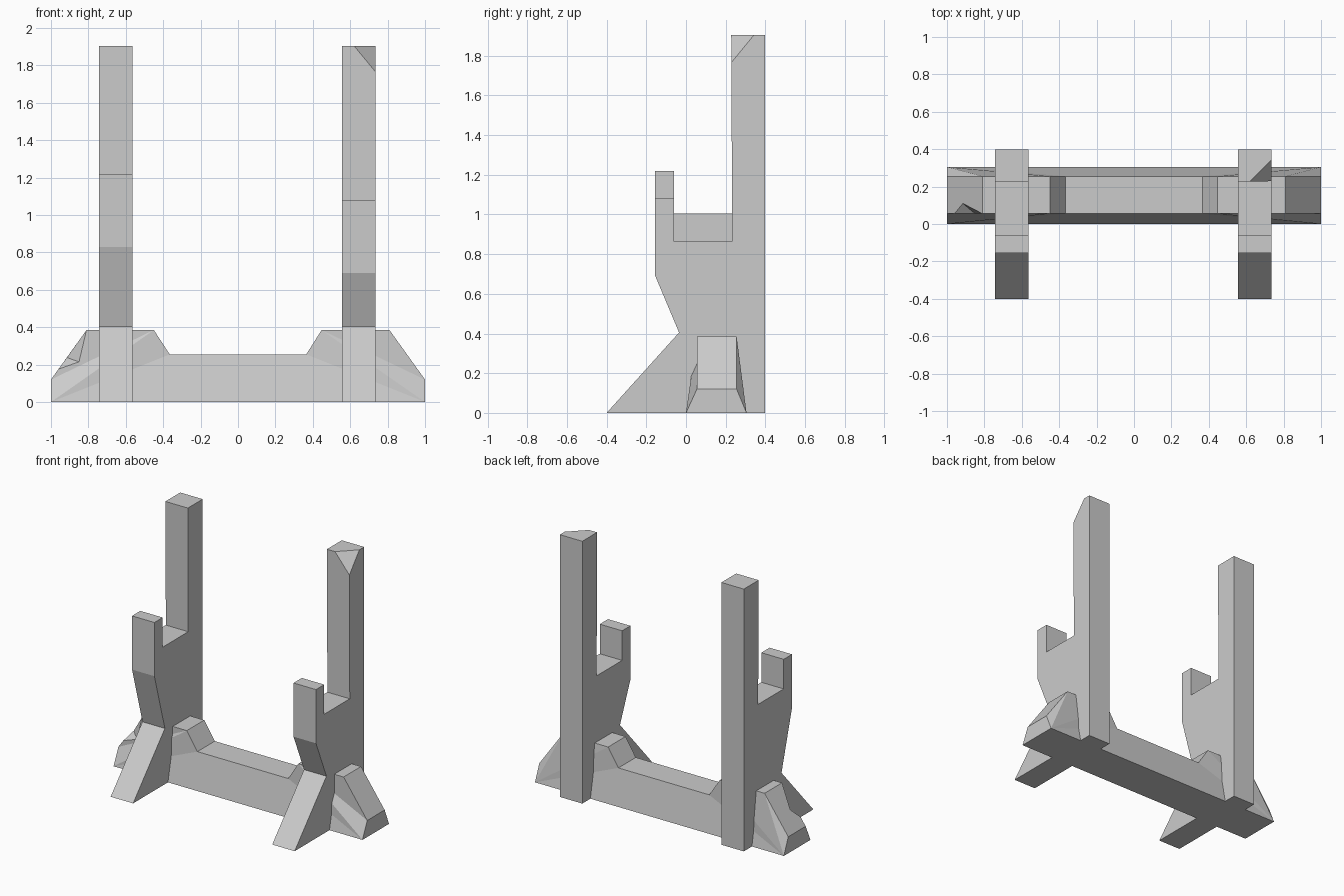
import bpy, bmesh
from mathutils import Vector

cube = bpy.data.objects.get("Cube")
if cube:
    bpy.data.objects.remove(cube, do_unlink=True)

grey = bpy.data.materials.new("plain_grey")
grey.use_nodes = True
grey.diffuse_color = (0.6, 0.6, 0.6, 1)
grey.node_tree.nodes["Principled BSDF"].inputs["Base Color"].default_value = (0.6, 0.6, 0.6, 1)


def finish(bm, name):
    bmesh.ops.recalc_face_normals(bm, faces=bm.faces)
    mesh = bpy.data.meshes.new(name)
    bm.to_mesh(mesh)
    bm.free()
    mesh.materials.append(grey)
    obj = bpy.data.objects.new(name, mesh)
    bpy.context.collection.objects.link(obj)
    return obj


def upright(name, x, width, lift, chipped=False):
    """Forked post: a side profile extruded across its width."""
    profile = [(-0.4, 0), (-0.035, 0.405), (-0.155, 0.69 + lift), (-0.155, 1.08 + lift),
               (-0.06, 1.08 + lift), (-0.06, 0.865 + lift), (0.233, 0.865 + lift),
               (0.228, 1.905), (0.398, 1.905), (0.398, 0)]
    bm = bmesh.new()
    side = bm.faces.new([bm.verts.new((x, y, z)) for y, z in profile])
    ext = bmesh.ops.extrude_face_region(bm, geom=[side])
    moved = [v for v in ext["geom"] if isinstance(v, bmesh.types.BMVert)]
    bmesh.ops.translate(bm, verts=moved, vec=(width, 0, 0))
    if chipped:
        # Slice the top front corner off and close the cut
        a, b, c = Vector((0.62, 0.228, 1.905)), Vector((0.735, 0.343, 1.905)), Vector((0.735, 0.228, 1.765))
        normal = (b - a).cross(c - a)
        if normal.z < 0:
            normal.negate()
        geom = bm.verts[:] + bm.edges[:] + bm.faces[:]
        bmesh.ops.bisect_plane(bm, geom=geom, plane_co=a, plane_no=normal, clear_outer=True)
        bmesh.ops.holes_fill(bm, edges=[e for e in bm.edges if e.is_boundary], sides=0)
    return finish(bm, name)


upright("right_upright", -0.743, 0.18, 0.14)
upright("left_upright", 0.555, 0.18, 0, chipped=True)

# Base beam: raised ends, sides spreading to a wider foot
outline = [(-1, 0.12), (-0.81, 0.385), (-0.45, 0.385), (-0.365, 0.255),
           (0.365, 0.255), (0.447, 0.385), (0.81, 0.385), (1, 0.12)]
bm = bmesh.new()
front = [bm.verts.new((x, 0.055, z)) for x, z in outline]
back = [bm.verts.new((x, 0.255, z)) for x, z in outline]
foot_f = [bm.verts.new((x, 0, 0)) for x in (-1, 1)]
foot_b = [bm.verts.new((x, 0.305, 0)) for x in (-1, 1)]
face = bm.faces.new

# Notch broken out of the right front edge
notch_low = bm.verts.new((-0.96, 0.055, 0.176))
notch_slope = bm.verts.new((-0.915, 0.11, 0.238))
notch_front = bm.verts.new((-0.85, 0.055, 0.215))
face((notch_slope, notch_front, front[1]))
face((notch_low, notch_front, notch_slope))
face((front[0], notch_low, notch_slope, front[1], back[1], back[0]))
face((front[0], notch_low, notch_front, front[1], front[2]))
face((front[5], front[6], front[7]))

# Top and ends
for i in range(1, 7):
    face((front[i], front[i + 1], back[i + 1], back[i]))
for end, i in ((0, 0), (1, 7)):
    face((foot_f[end], front[i], back[i], foot_b[end]))
face(foot_f + foot_b[::-1])

# Sloping sides, fanned from the foot corners
for foot, top, fans in ((foot_f, front, ((0, 2), (2, 3), (4, 5), (5, 7))),
                        (foot_b, back, ((0, 1), (1, 2), (2, 3), (4, 5), (5, 6), (6, 7)))):
    for i, j in fans:
        face((foot[i > 3], top[i], top[j]))
    face((foot[0], foot[1], top[4], top[3]))
finish(bm, "base_beam")
